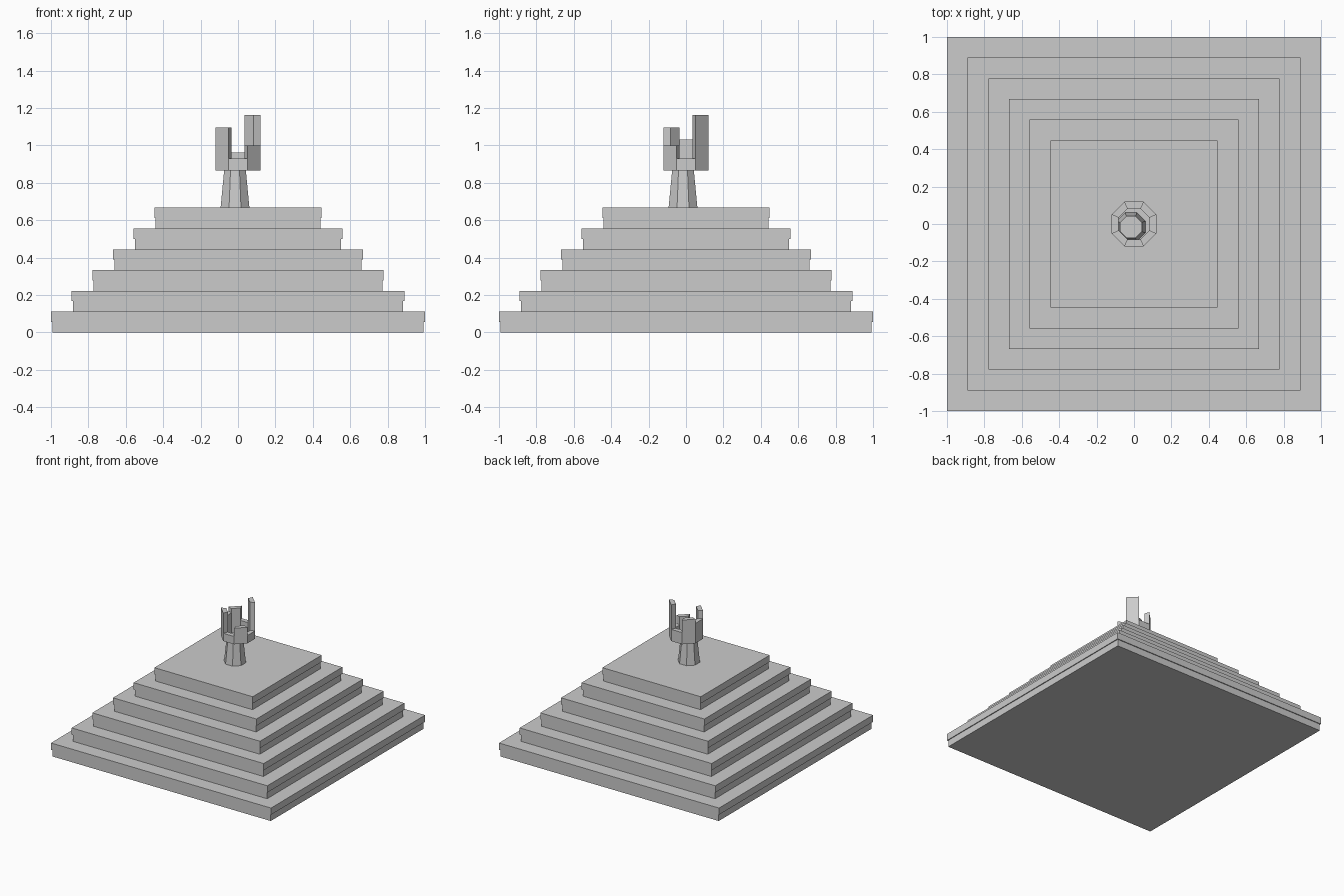
import bpy, bmesh
from math import pi, cos, sin

if "Cube" in bpy.data.objects:
    bpy.data.objects.remove(bpy.data.objects["Cube"])

def ngon(apothem, n=8):
    r = apothem / cos(pi / n)
    return [(r * cos(2 * pi * (i - 0.5) / n), r * sin(2 * pi * (i - 0.5) / n)) for i in range(n)]

def loft(name, rings, loc=(0, 0, 0)):
    """Closed solid through stacked (outline, z) rings."""
    bm = bmesh.new()
    loops = [[bm.verts.new((x, y, z)) for x, y in pts] for pts, z in rings]
    n = len(loops[0])
    for a, b in zip(loops, loops[1:]):
        for i in range(n):
            j = (i + 1) % n
            bm.faces.new((a[i], a[j], b[j], b[i]))
    bm.faces.new(loops[0][::-1])
    bm.faces.new(loops[-1])
    bmesh.ops.recalc_face_normals(bm, faces=bm.faces)
    me = bpy.data.meshes.new(name)
    bm.to_mesh(me)
    bm.free()
    ob = bpy.data.objects.new(name, me)
    ob.location = loc
    bpy.context.collection.objects.link(ob)

# Stepped terraces, each with a slightly overhanging upper lip
STEP = 1 / 9
for k in range(6):
    half, z = 1 - k * STEP * 0.995, k * STEP
    foot, lip = ngon(half - 0.007, 4), ngon(half, 4)
    mid = z + STEP * 0.5
    loft(f"terrace_{k + 1}", [(foot, z), (foot, mid), (lip, mid), (lip, z + STEP)])

# Tapered octagonal tower shaft, a little off centre
loft("tower_shaft", [(ngon(0.077), 6 * STEP), (ngon(0.058), 0.866)], (-0.016, -0.016, 0))

# Ruined crown: ring of eight wall segments, anticlockwise from +x
outer, inner = ngon(0.12), ngon(0.083)
for i, top in enumerate([0.93, 1.163, 0.962, 1.065, 1.03, 1.096, 0.93, 0.998]):
    j = (i + 1) % 8
    wedge = [outer[i], outer[j], inner[j], inner[i]]
    loft(f"crown_wall_{i + 1}", [(wedge, 0.866), (wedge, top)])
